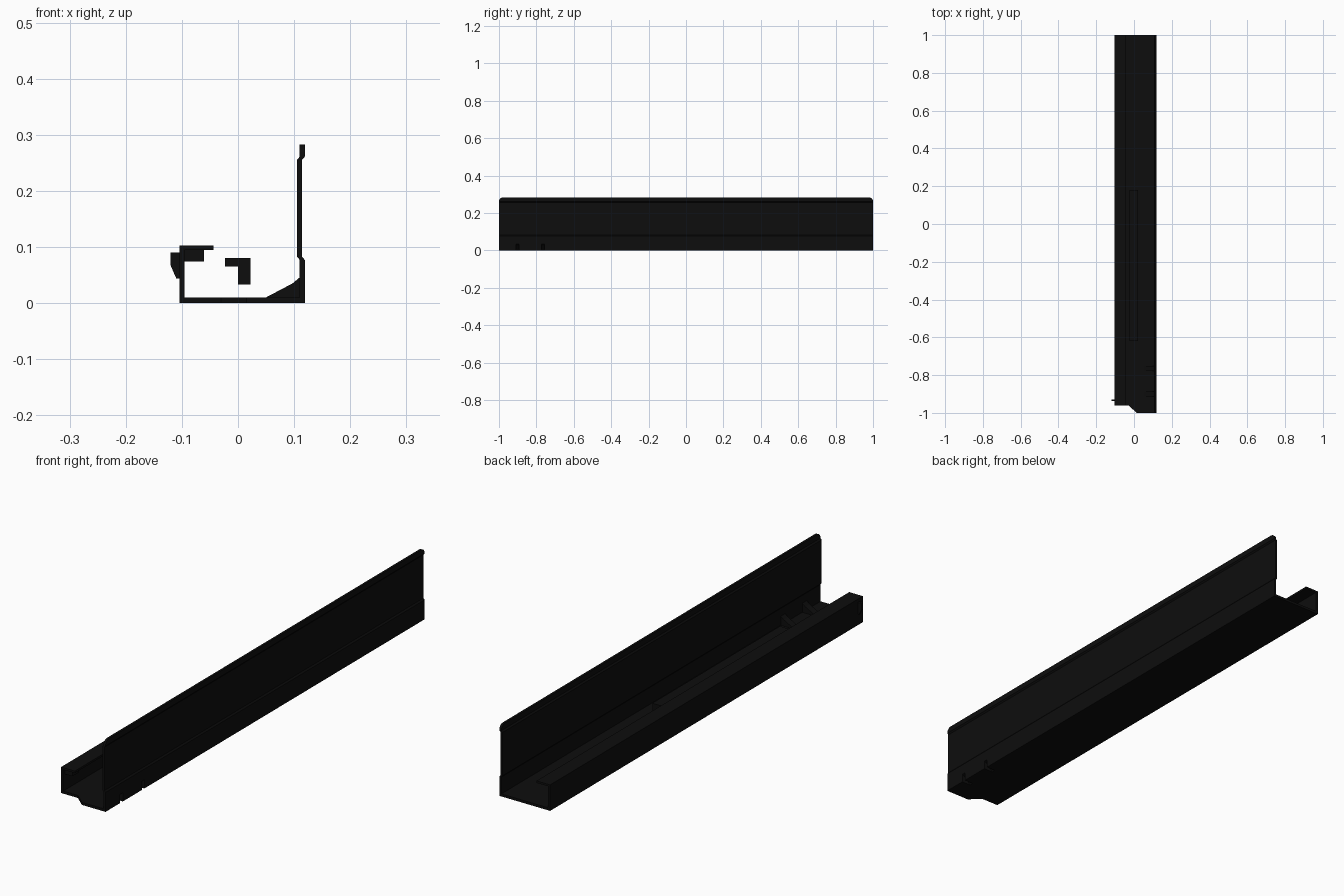
import bpy, bmesh
from mathutils import Vector

cube = bpy.data.objects.get("Cube")
if cube:
    bpy.data.objects.remove(cube, do_unlink=True)

black = bpy.data.materials.new("black")
black.use_nodes = True
black.diffuse_color = (0.004, 0.004, 0.004, 1)
black.node_tree.nodes["Principled BSDF"].inputs["Base Color"].default_value = (0.004, 0.004, 0.004, 1)


def prism(name, points, start, end, axis="y", round_top=0):
    """Extrude a flat outline along y (x,z outline) or z (x,y outline)."""
    bm = bmesh.new()
    place = (lambda a, b, t: (a, t, b)) if axis == "y" else (lambda a, b, t: (a, b, t))
    face = bm.faces.new([bm.verts.new(place(a, b, start)) for a, b in points])
    moved = bmesh.ops.extrude_face_region(bm, geom=[face])["geom"]
    offset = Vector(place(0, 0, end - start))
    bmesh.ops.translate(bm, vec=offset, verts=[v for v in moved if isinstance(v, bmesh.types.BMVert)])
    if round_top:
        top = max(v.co.z for v in bm.verts)
        corners = [e for e in bm.edges
                   if all(abs(v.co.z - top) < 1e-5 for v in e.verts)
                   and abs(e.verts[0].co.y - e.verts[1].co.y) < 1e-5]
        bmesh.ops.bevel(bm, geom=corners, offset=round_top, segments=5, profile=0.5, affect="EDGES")
    bmesh.ops.recalc_face_normals(bm, faces=bm.faces)
    mesh = bpy.data.meshes.new(name)
    bm.to_mesh(mesh)
    bm.free()
    mesh.materials.append(black)
    obj = bpy.data.objects.new(name, mesh)
    bpy.context.collection.objects.link(obj)
    return obj


def box_outline(x0, x1, z0, z1):
    return [(x0, z0), (x1, z0), (x1, z1), (x0, z1)]


# Base plate with one clipped front corner
floor = prism("floor", [(-0.104, -0.96), (-0.03, -0.96), (0.015, -1), (0.119, -1),
                        (0.119, 1), (-0.104, 1)], 0, 0.01, axis="z")

# Tall wall, stepped inward between its foot and its top band
outer = [(0.119, 0), (0.119, 0.077), (0.114, 0.083), (0.114, 0.255), (0.119, 0.261), (0.119, 0.283)]
inner = [(x - 0.009, z) for x, z in reversed(outer)]
tall_wall = prism("tall_wall", outer + inner, -1, 1, round_top=0.021)

# Low wall with its inward lip
prism("low_wall", [(-0.104, 0), (-0.095, 0), (-0.095, 0.095), (-0.044, 0.095),
                   (-0.044, 0.103), (-0.104, 0.103)], -0.96, 1)

# Pressed corner gussets, hollow on the outside
for i, y in enumerate((-0.9, -0.765)):
    gusset = prism(f"gusset_{i + 1}", [(0.04, 0.005), (0.115, 0.005), (0.115, 0.05), (0.097, 0.035)],
                   y - 0.014, y + 0.014)
    cutter = prism(f"gusset_cutter_{i + 1}", [(0.07, -0.01), (0.13, -0.01), (0.13, 0.04), (0.104, 0.026)],
                   y - 0.008, y + 0.008)
    cutter.hide_render = True
    cutter.hide_viewport = True
    for part in (floor, tall_wall, gusset):
        cut = part.modifiers.new("hollow", "BOOLEAN")
        cut.operation = "DIFFERENCE"
        cut.solver = "EXACT"
        cut.object = cutter

# Angled centre rail
prism("centre_rail", [(0, 0.033), (0.022, 0.033), (0.022, 0.08), (-0.023, 0.08),
                      (-0.023, 0.065), (0, 0.065)], -0.62, 0.18)

# Latch tab outside the low wall and its block under the lip
prism("latch_tab", [(-0.1, 0.044), (-0.11, 0.044), (-0.12, 0.067), (-0.12, 0.09), (-0.1, 0.09)],
      -0.938, -0.928)
prism("latch_block", box_outline(-0.098, -0.061, 0.074, 0.1), -0.95, -0.91)
